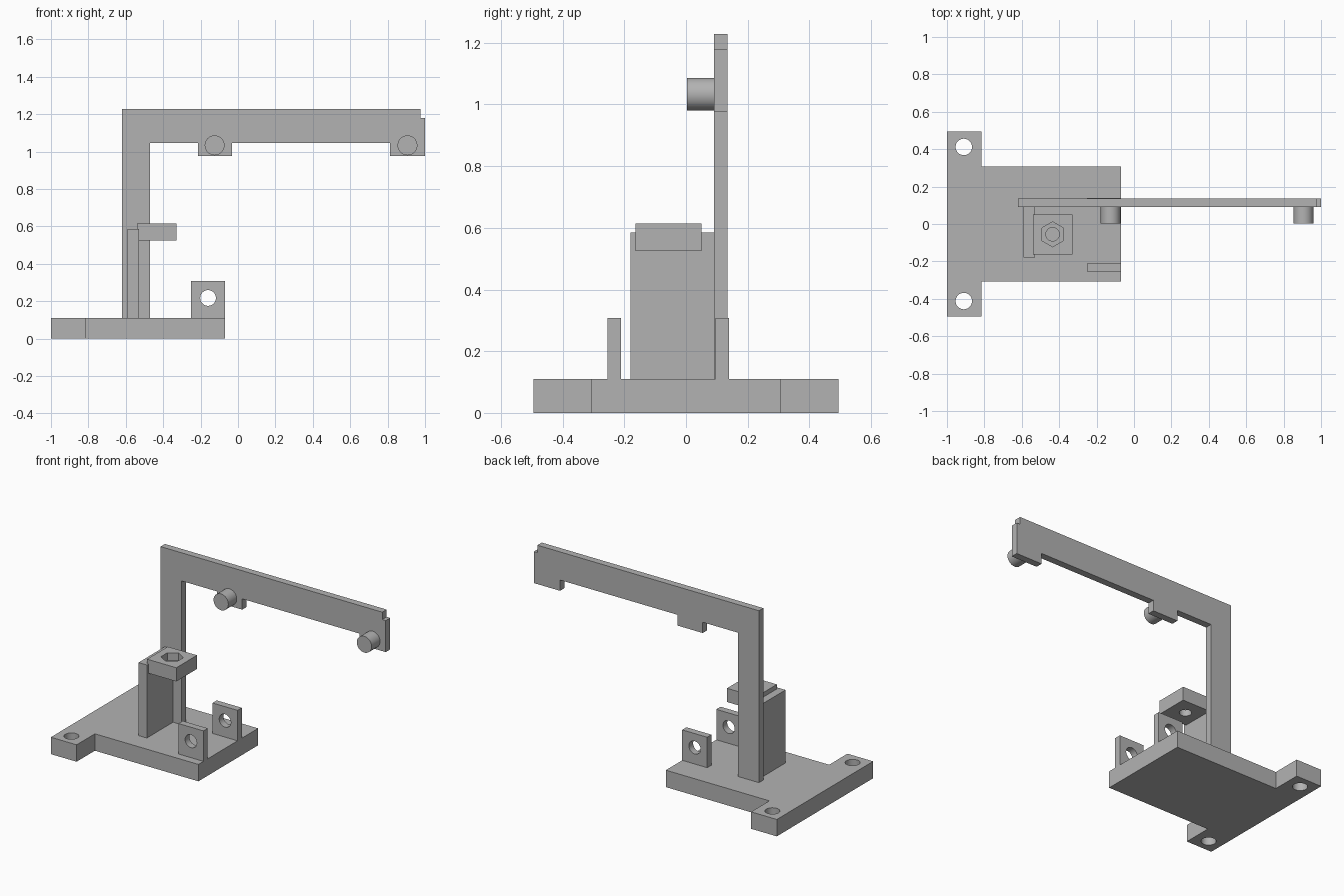
import bpy
import bmesh
from math import cos, sin, tau, radians
from mathutils import Vector

cube = bpy.data.objects.get("Cube")
if cube:
    bpy.data.objects.remove(cube)

grey = bpy.data.materials.new("plain grey")
grey.use_nodes = True
GREY = (0.45, 0.45, 0.45, 1)
grey.diffuse_color = GREY
grey.node_tree.nodes["Principled BSDF"].inputs["Base Color"].default_value = GREY


def prism(name, profile, axis, low, high):
    """Extrude a 2D profile along y (profile in x, z) or z (profile in x, y)."""
    def point(a, b, d):
        return Vector((a, d, b)) if axis == "y" else Vector((a, b, d))
    bm = bmesh.new()
    face = bm.faces.new([bm.verts.new(point(a, b, low)) for a, b in profile])
    ext = bmesh.ops.extrude_face_region(bm, geom=[face])
    moved = [v for v in ext["geom"] if isinstance(v, bmesh.types.BMVert)]
    bmesh.ops.translate(bm, verts=moved, vec=point(0, 0, high - low))
    bmesh.ops.recalc_face_normals(bm, faces=bm.faces)
    mesh = bpy.data.meshes.new(name)
    bm.to_mesh(mesh)
    bm.free()
    mesh.materials.append(grey)
    obj = bpy.data.objects.new(name, mesh)
    bpy.context.collection.objects.link(obj)
    return obj


def rect(x0, x1, y0, y1):
    return [(x0, y0), (x1, y0), (x1, y1), (x0, y1)]


def ring(x, y, radius, sides=48, turn=0.0):
    return [(x + radius * cos(tau * i / sides + turn),
             y + radius * sin(tau * i / sides + turn)) for i in range(sides)]


def select(obj):
    bpy.ops.object.select_all(action="DESELECT")
    obj.select_set(True)
    bpy.context.view_layer.objects.active = obj


def cut(obj, profile, axis, low, high):
    cutter = prism("cutter", profile, axis, low, high)
    cutter.hide_render = True
    mod = obj.modifiers.new("hole", "BOOLEAN")
    mod.operation = "DIFFERENCE"
    mod.solver = "EXACT"
    mod.object = cutter
    select(obj)
    bpy.ops.object.modifier_apply(modifier=mod.name)
    bpy.data.objects.remove(cutter)


BASE_TOP = 0.11
parts = []

# T-shaped base plate with two mounting holes
base = prism("base_plate", [
    (-1, -0.495), (-0.815, -0.495), (-0.815, -0.307), (-0.07, -0.307),
    (-0.07, 0.307), (-0.815, 0.307), (-0.815, 0.495), (-1, 0.495)],
    "z", 0, BASE_TOP)
for y in (-0.412, 0.412):
    cut(base, ring(-0.91, y, 0.044), "z", -0.1, 0.3)
parts.append(base)

# Column and overhanging beam, with two pads along the lower edge
parts.append(prism("arm", [
    (-0.62, BASE_TOP), (-0.47, BASE_TOP), (-0.47, 1.045), (-0.215, 1.045),
    (-0.215, 0.975), (-0.033, 0.975), (-0.033, 1.045), (0.812, 1.045),
    (0.812, 0.975), (1, 0.975), (1, 1.18), (0.975, 1.18),
    (0.975, 1.228), (-0.62, 1.228)], "y", 0.09, 0.135))

# Round pins on the pads
for side, x in (("inner", -0.125), ("outer", 0.906)):
    parts.append(prism(side + "_pin", ring(x, 1.033, 0.053), "y", 0.003, 0.09))

# Upright plate beside the column
parts.append(prism("upright_plate", rect(-0.59, -0.53, -0.18, 0.09),
                   "z", BASE_TOP, 0.585))

# Nut holder: hexagonal pocket above a round through hole
holder = prism("nut_holder", rect(-0.54, -0.33, -0.163, 0.05), "z", 0.525, 0.614)
cut(holder, ring(-0.435, -0.055, 0.067, 6, tau / 4), "z", 0.565, 0.7)
cut(holder, ring(-0.435, -0.055, 0.036), "z", 0.4, 0.6)
parts.append(holder)

# Pair of pivot lugs
for side, y in (("front", -0.255), ("back", 0.095)):
    lug = prism(side + "_lug", rect(-0.25, -0.07, BASE_TOP, 0.308), "y", y, y + 0.044)
    cut(lug, ring(-0.16, 0.217, 0.042), "y", y - 0.1, y + 0.15)
    parts.append(lug)

for obj in parts:
    select(obj)
    bpy.ops.object.shade_smooth_by_angle(angle=radians(30))
